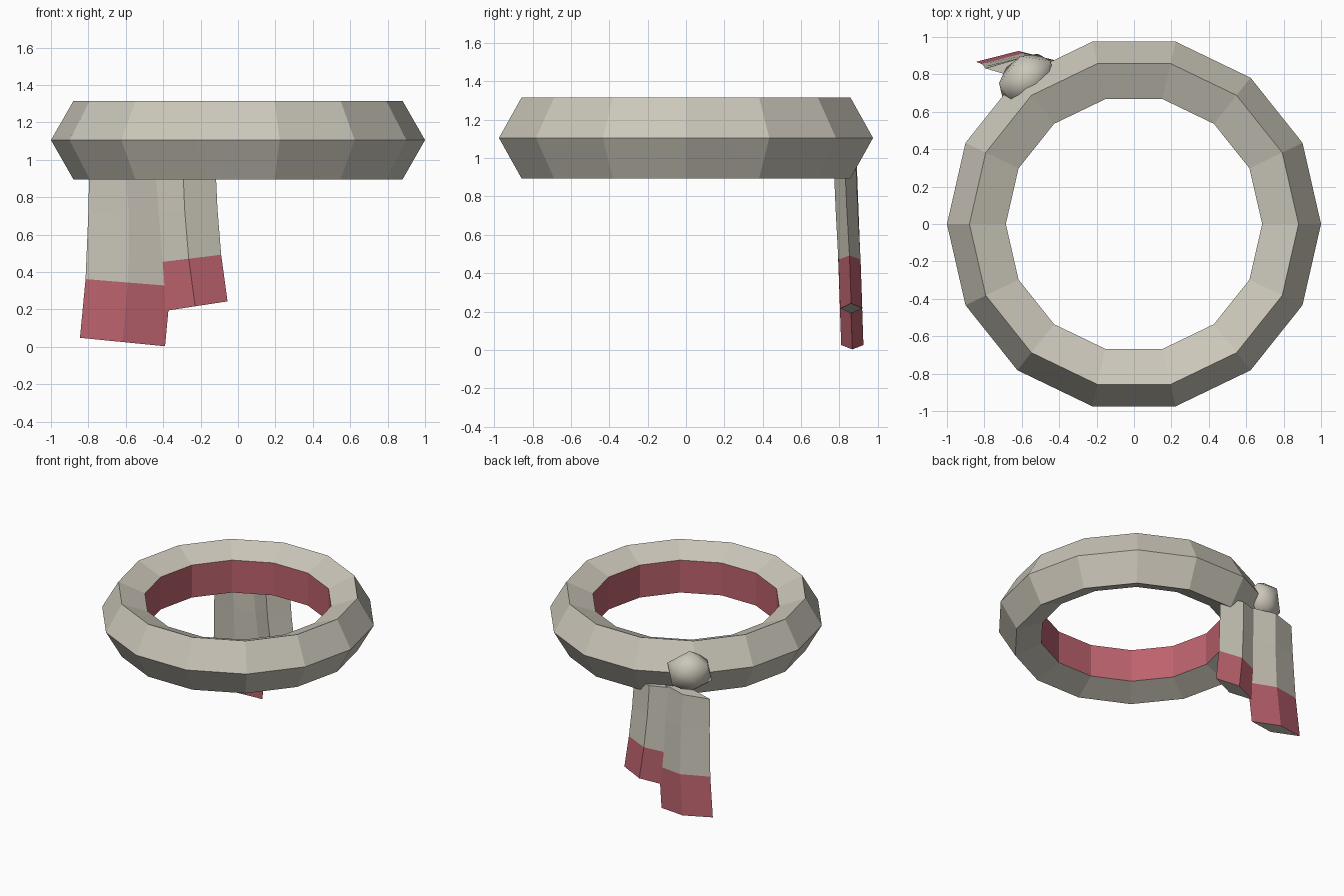
import bpy, bmesh, math
from mathutils import Matrix

cube = bpy.data.objects.get("Cube")
if cube:
    bpy.data.objects.remove(cube)


def material(name, color):
    m = bpy.data.materials.new(name)
    m.use_nodes = True
    m.diffuse_color = color
    m.node_tree.nodes["Principled BSDF"].inputs["Base Color"].default_value = color
    return m


CLOTH = material("beige_cloth", (0.60, 0.57, 0.49, 1))
RED = material("dusty_red", (0.51, 0.125, 0.155, 1))


def finish(name, bm):
    bmesh.ops.recalc_face_normals(bm, faces=bm.faces)
    mesh = bpy.data.meshes.new(name)
    bm.to_mesh(mesh)
    bm.free()
    mesh.materials.append(CLOTH)
    mesh.materials.append(RED)
    obj = bpy.data.objects.new(name, mesh)
    bpy.context.collection.objects.link(obj)
    return obj


def loft(name, sections, is_red, closed=False):
    """Skin a list of equal cross-sections; is_red(section, side) picks the colour."""
    bm = bmesh.new()
    rings = [[bm.verts.new(p) for p in s] for s in sections]
    n, count = len(rings[0]), len(rings)
    for i in range(count if closed else count - 1):
        a, b = rings[i], rings[(i + 1) % count]
        for j in range(n):
            k = (j + 1) % n
            bm.faces.new((a[j], a[k], b[k], b[j])).material_index = int(is_red(i, j))
    if not closed:
        bm.faces.new(rings[0])
        bm.faces.new(rings[-1])
    return finish(name, bm)


# Headband: a five-sided tube around fourteen segments, red lining inside
SEGMENTS, SIDES = 14, 5
ring = []
for i in range(SEGMENTS):
    a = math.tau * i / SEGMENTS
    section = []
    for j in range(SIDES):
        t = math.tau * j / SIDES
        r = 0.826 + 0.174 * math.cos(t)
        section.append((r * math.cos(a), r * math.sin(a), 1.105 + 0.221 * math.sin(t)))
    ring.append(section)
loft("headband", ring, lambda i, j: j == 2, closed=True)


# Hanging tails: diamond cross-sections with a red band at the bottom
def tail(name, levels, half_depth=0.058):
    sections = []
    for xl, zl, xr, zr, y in levels:
        xm, zm = (xl + xr) / 2, (zl + zr) / 2
        sections.append([(xl, y, zl), (xm, y - half_depth, zm),
                         (xr, y, zr), (xm, y + half_depth, zm)])
    return loft(name, sections, lambda i, j: i == len(levels) - 2)


tail("long_tail", [(-0.795, 0.97, -0.40, 0.98, 0.832),
                   (-0.80, 0.72, -0.37, 0.70, 0.842),
                   (-0.815, 0.362, -0.36, 0.325, 0.856),
                   (-0.845, 0.048, -0.39, 0.003, 0.867)])
tail("short_tail", [(-0.47, 0.97, -0.12, 0.96, 0.828),
                    (-0.46, 0.72, -0.11, 0.74, 0.838),
                    (-0.437, 0.45, -0.09, 0.492, 0.852),
                    (-0.402, 0.19, -0.056, 0.243, 0.861)])

# Knot: a smooth squashed icosahedron on the outside of the band
bm = bmesh.new()
bmesh.ops.create_icosphere(bm, subdivisions=1, radius=1)
bm.transform(Matrix.Translation((-0.575, 0.775, 1.11))
             @ Matrix.Rotation(math.radians(37), 4, "Z")
             @ Matrix.Diagonal((0.18, 0.135, 0.165, 1)))
for f in bm.faces:
    f.smooth = True
finish("knot", bm)
